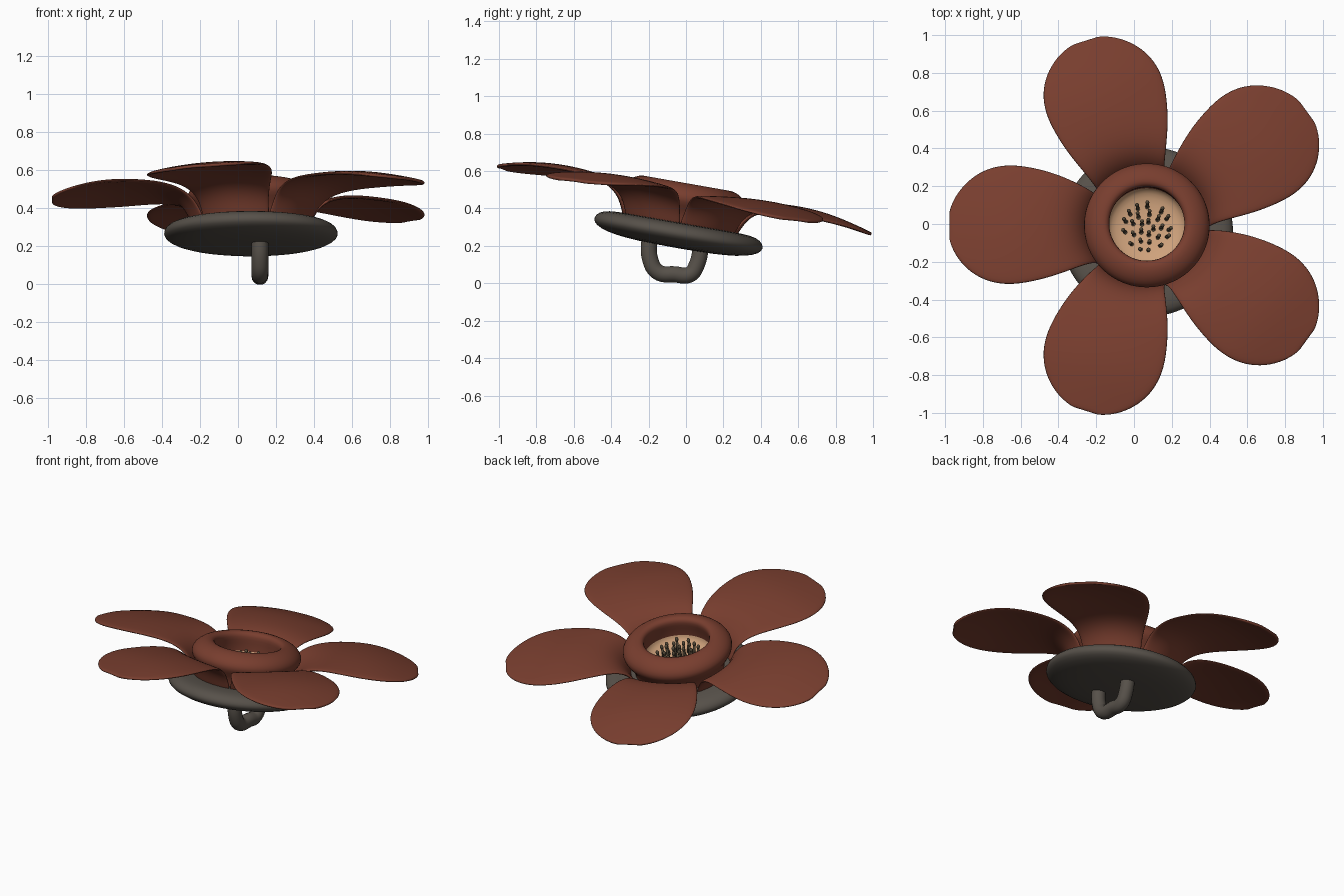
import bpy, bmesh, math, random
from mathutils import Matrix, Vector

if "Cube" in bpy.data.objects:
    bpy.data.objects.remove(bpy.data.objects["Cube"])

random.seed(4)
# Whole flower leans about x; local origin is the centre of the backing disc
TILT = Matrix.Translation((0.068, -0.04, 0.27)) @ Matrix.Rotation(math.radians(-10), 4, 'X')


def material(name, rgb):
    m = bpy.data.materials.new(name)
    m.diffuse_color = (*rgb, 1)
    m.use_nodes = True
    m.node_tree.nodes["Principled BSDF"].inputs["Base Color"].default_value = m.diffuse_color
    return m


RED = material("rust_red", (0.19, 0.048, 0.028))
GREY = material("dark_grey", (0.095, 0.082, 0.068))
CREAM = material("cream", (0.62, 0.36, 0.2))
BROWN = material("dark_brown", (0.10, 0.075, 0.045))


def add_object(name, bm, mat, matrix=TILT, subsurf=0, thickness=0):
    bmesh.ops.recalc_face_normals(bm, faces=bm.faces)
    for f in bm.faces:
        f.smooth = True
    me = bpy.data.meshes.new(name)
    bm.to_mesh(me)
    bm.free()
    me.materials.append(mat)
    ob = bpy.data.objects.new(name, me)
    bpy.context.collection.objects.link(ob)
    ob.matrix_world = matrix
    if thickness:
        s = ob.modifiers.new("Solidify", 'SOLIDIFY')
        s.thickness = thickness
        s.offset = 0
    if subsurf:
        s = ob.modifiers.new("Subsurf", 'SUBSURF')
        s.levels = s.render_levels = subsurf
    return ob


def lathe(name, profile, mat, sides=48, subsurf=1):
    bm = bmesh.new()
    vs = [bm.verts.new((r, 0, z)) for r, z in profile]
    es = [bm.edges.new(p) for p in zip(vs, vs[1:])]
    bmesh.ops.spin(bm, geom=vs + es, axis=(0, 0, 1), cent=(0, 0, 0),
                   angle=math.tau, steps=sides, use_duplicate=False)
    bmesh.ops.remove_doubles(bm, verts=bm.verts, dist=0.0005)
    return add_object(name, bm, mat, subsurf=subsurf)


# Backing disc
lathe("backing_disc", [(0, -0.082), (0.2, -0.08), (0.33, -0.07), (0.42, -0.048),
                       (0.457, -0.02), (0.46, 0.005), (0.44, 0.035), (0.39, 0.052),
                       (0.3, 0.055), (0, 0.055)], GREY)

# Swollen flower centre with an open mouth
lathe("flower_centre", [(0.27, 0.03), (0.28, 0.1), (0.32, 0.15), (0.339, 0.185),
                        (0.325, 0.225), (0.285, 0.257), (0.238, 0.272), (0.208, 0.265),
                        (0.196, 0.242), (0.204, 0.2), (0.21, 0.14), (0.205, 0.08)], RED)

# Pale bowl inside the mouth
lathe("inner_bowl", [(0.209, 0.15), (0.202, 0.125), (0.17, 0.1), (0.1, 0.085), (0, 0.082)], CREAM)

# Petal stations: radius, height, half width, roundness about the axis
STATIONS = [(0.30, 0.035, 0.185, 1), (0.32, 0.09, 0.185, 1), (0.355, 0.155, 0.2, 0.9),
            (0.42, 0.208, 0.235, 0.6), (0.52, 0.234, 0.285, 0.25), (0.65, 0.242, 0.322, 0),
            (0.76, 0.238, 0.328, 0), (0.86, 0.223, 0.303, 0), (0.95, 0.202, 0.245, 0),
            (1.02, 0.184, 0.155, 0), (1.047, 0.176, 0.07, 0)]


def petal(name, angle):
    bm = bmesh.new()
    rows = []
    for r, z, w, k in STATIONS:
        row = []
        for j in range(9):
            v = w * (j / 4 - 1)
            fade = 1 - k
            row.append(bm.verts.new((r - k * v * v / (2 * r), v,
                                     z + fade * (0.045 * v - 0.28 * v * v))))
        rows.append(row)
    for a, b in zip(rows, rows[1:]):
        for j in range(8):
            bm.faces.new((a[j], a[j + 1], b[j + 1], b[j]))
    add_object(name, bm, RED, TILT @ Matrix.Rotation(math.radians(angle), 4, 'Z'), 2, 0.018)


for i in range(5):
    petal(f"petal_{i + 1}", 36 + 72 * i)

# Stamens: tapered stalks with small rounded tips, in three rings
bm = bmesh.new()
for count, radius, height, lean in [(13, 0.115, 0.085, 0.012), (9, 0.075, 0.095, 0.008),
                                    (5, 0.035, 0.1, 0.0)]:
    for i in range(count):
        a = math.tau * i / count + random.uniform(-0.12, 0.12)
        out = Vector((math.cos(a), math.sin(a), 0))
        base = out * radius + Vector((0, 0, 0.08))
        tip = out * (radius + lean) + Vector((0, 0, 0.08 + height * random.uniform(0.85, 1.1)))
        d = tip - base
        rot = d.to_track_quat('Z', 'Y').to_matrix().to_4x4()
        bmesh.ops.create_cone(bm, cap_ends=True, segments=8, radius1=0.012, radius2=0.006,
                              depth=d.length, matrix=Matrix.Translation((base + tip) / 2) @ rot)
        bmesh.ops.create_uvsphere(bm, u_segments=8, v_segments=6, radius=0.011,
                                  matrix=Matrix.Translation(tip) @ rot @ Matrix.Diagonal((1, 1, 1.4, 1)))
add_object("stamens", bm, BROWN)

# Shank loop on the back
cu = bpy.data.curves.new("shank_loop", 'CURVE')
cu.dimensions = '3D'
cu.bevel_depth = 0.044
cu.bevel_resolution = 5
cu.resolution_u = 8
path = [(-0.195, 0.26), (-0.192, 0.13), (-0.15, 0.06), (-0.06, 0.048),
        (0.02, 0.047), (0.056, 0.095), (0.085, 0.23)]
sp = cu.splines.new('BEZIER')
sp.bezier_points.add(len(path) - 1)
for p, (y, z) in zip(sp.bezier_points, path):
    p.co = (0.115, y, z)
    p.handle_left_type = p.handle_right_type = 'AUTO'
cu.materials.append(GREY)
bpy.context.collection.objects.link(bpy.data.objects.new("shank_loop", cu))
